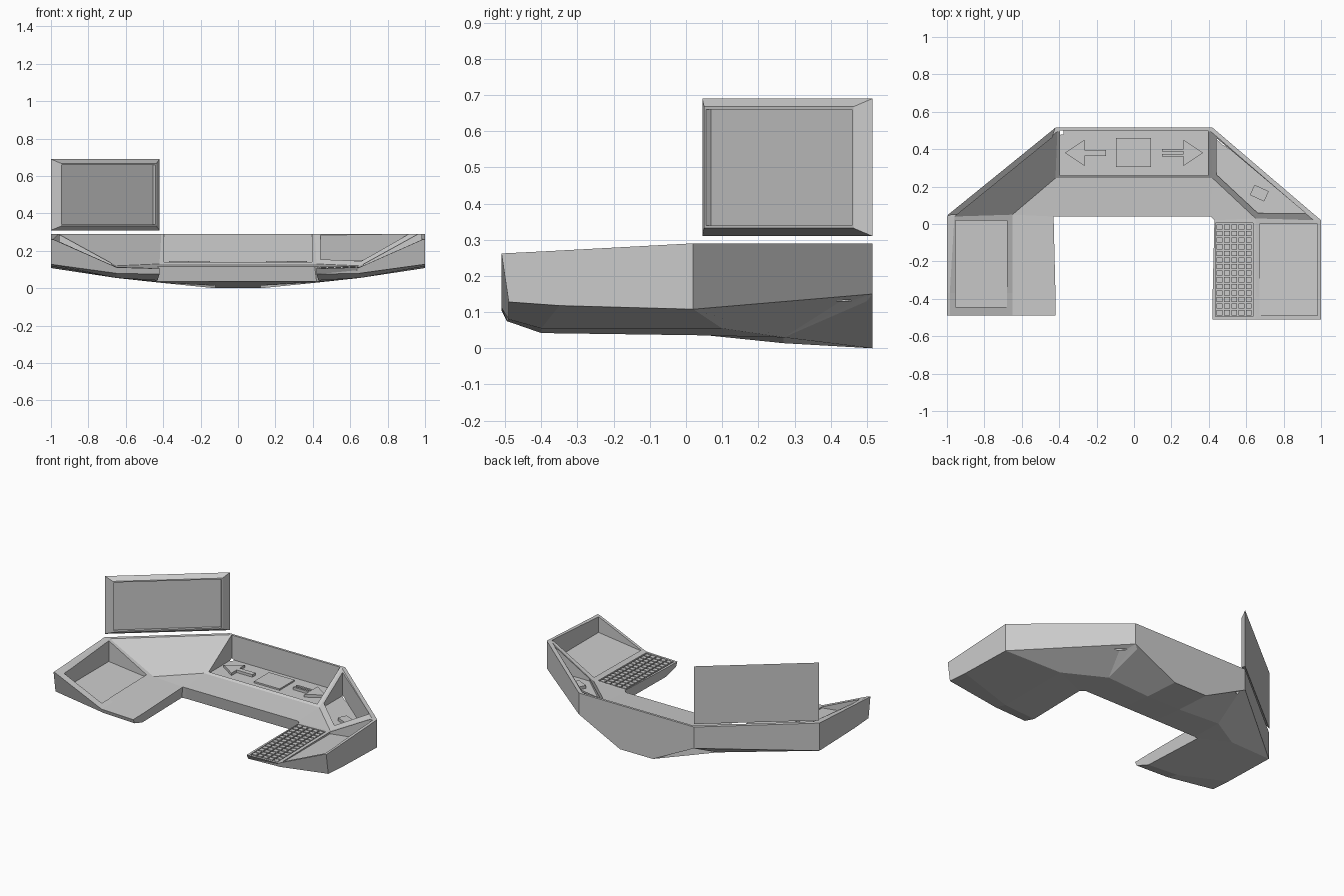
import bpy, bmesh
from math import radians, cos, sin
from mathutils import Vector

if "Cube" in bpy.data.objects:
    bpy.data.objects.remove(bpy.data.objects["Cube"])


def new_object(name, bm):
    bmesh.ops.recalc_face_normals(bm, faces=bm.faces)
    mesh = bpy.data.meshes.new(name)
    bm.to_mesh(mesh)
    bm.free()
    ob = bpy.data.objects.new(name, mesh)
    bpy.context.collection.objects.link(ob)
    return ob


def add_prism(bm, pts, top):
    """Closed block over floor points (x, y, z), up to a flat top."""
    lo = [bm.verts.new(p) for p in pts]
    hi = [bm.verts.new((p[0], p[1], top)) for p in pts]
    n = len(pts)
    bm.faces.new(lo)
    bm.faces.new(hi)
    for i in range(n):
        j = (i + 1) % n
        bm.faces.new((lo[i], lo[j], hi[j], hi[i]))


def prism(name, pts, top):
    bm = bmesh.new()
    add_prism(bm, pts, top)
    return new_object(name, bm)


def flat(pts, z):
    return [(x, y, z) for x, y in pts]


def rect(x0, x1, y0, y1, z0, z1=None):
    """Rectangle whose height runs from z0 (at x0) to z1 (at x1)."""
    z1 = z0 if z1 is None else z1
    return [(x0, y0, z0), (x1, y0, z1), (x1, y1, z1), (x0, y1, z0)]


def carve(target, pts):
    cutter = prism("cutter", pts, 0.6)
    cutter.hide_render = True
    mod = target.modifiers.new("carve", 'BOOLEAN')
    mod.operation = 'DIFFERENCE'
    mod.solver = 'EXACT'
    mod.object = cutter
    bpy.context.view_layer.objects.active = target
    bpy.ops.object.modifier_apply(modifier=mod.name)
    bpy.data.objects.remove(cutter)


# Console body: cross-sections from the right leg tip to the middle.
# Each: outer rim, inner rim, slope foot, inner lip, inner low, belly, outer low
sections = [
    [(1, -.51, .262), (.985, -.51, .26), (.65, -.51, .112), (.42, -.51, .105),
     (.42, -.495, .075), (.65, -.49, .08), (1, -.49, .128)],
    [(1, -.39, .268), (.985, -.39, .266), (.65, -.39, .114), (.42, -.39, .107),
     (.43, -.4, .042), (.65, -.4, .055), (1, -.35, .118)],
    [(1, .02, .29), (.96, .02, .29), (.65, .03, .12), (.43, .02, .115),
     (.445, .03, .036), (.65, .1, .055), (1, .02, .108)],
    [(.42, .515, .29), (.41, .495, .29), (.42, .245, .13), (.41, .04, .115),
     (.42, .055, .036), (.42, .27, .03), (.42, .515, .15)],
    [(.12, .515, .29), (.12, .495, .29), (.12, .245, .13), (.12, .04, .115),
     (.12, .055, .036), (.12, .27, .014), (.12, .515, 0)],
]
shift = [.02, .02, .02, 0, 0]           # the left leg is a little shorter
left = [[(-x, y + d, z) for x, y, z in s] for s, d in zip(sections, shift)]
bm = bmesh.new()
rings = [[bm.verts.new(p) for p in s] for s in sections + left[::-1]]
for a, b in zip(rings, rings[1:]):
    for i in range(7):
        j = (i + 1) % 7
        bm.faces.new((a[i], a[j], b[j], b[i]))
bm.faces.new(rings[0])
bm.faces.new(rings[-1])
body = new_object("console_body", bm)

# Recessed stations
carve(body, rect(-.395, .395, .26, .5, .13))
carve(body, flat([(.44, .46), (.44, .265), (.66, .06), (.915, .06)], .13))
carve(body, rect(.67, .98, -.49, 0, .116, .155))
carve(body, rect(-.955, -.68, -.445, .02, .15, .119))
carve(body, rect(.435, .636, -.495, .005, .096))

# Keyboard keys
bm = bmesh.new()
cols, rows = 5, 14
dx, dy = .195 / cols, .494 / rows
for c in range(cols):
    for r in range(rows):
        x, y = .438 + c * dx, -.492 + r * dy
        add_prism(bm, rect(x + .004, x + dx - .004, y + .004, y + dy - .004, .094),
                  .109 + .008 * r / rows)
new_object("keyboard_keys", bm)

# Arrow controls and middle plate on the centre station
z0, z1 = .128, .147
for s, side in ((-1, "left"), (1, "right")):
    bm = bmesh.new()
    add_prism(bm, flat([(s * .265, .31), (s * .37, .38), (s * .265, .45)], z0), z1)
    bars = ((.364, .396),) if s < 0 else ((.36, .373), (.387, .4))
    for ya, yb in bars:
        add_prism(bm, rect(s * .15, s * .267, ya, yb, z0), z1)
    new_object(side + "_arrow_control", bm)
prism("centre_plate", rect(-.097, .09, .305, .46, z0), .14)

# Small tilted control on the right diagonal station
a = radians(-25)
corners = [(-.042, -.03), (.042, -.03), (.042, .03), (-.042, .03)]
prism("small_control",
      flat([(.67 + u * cos(a) - v * sin(a), .165 + u * sin(a) + v * cos(a))
            for u, v in corners], .128), .15)

# Floating screen: tapered frame with a sunken panel, along the left diagonal
p0, p1 = Vector((-1, .045, 0)), Vector((-.42, .515, 0))
along = (p1 - p0).normalized()
front = Vector((along.y, -along.x, 0))
length = (p1 - p0).length


def screen_loop(bm, inset, inset_z, depth):
    spots = [(inset, .31 + inset_z), (length - inset, .31 + inset_z),
             (length - inset, .69 - inset_z), (inset, .69 - inset_z)]
    return [bm.verts.new(p0 + along * t + front * depth + Vector((0, 0, z)))
            for t, z in spots]


bm = bmesh.new()
loops = [screen_loop(bm, *v) for v in
         ((0, 0, 0), (.045, .022, .03), (.053, .03, .03), (.053, .03, .012))]
for a, b in zip(loops, loops[1:]):
    for i in range(4):
        j = (i + 1) % 4
        bm.faces.new((a[i], a[j], b[j], b[i]))
bm.faces.new(loops[0])
bm.faces.new(loops[-1])
new_object("floating_screen", bm)
